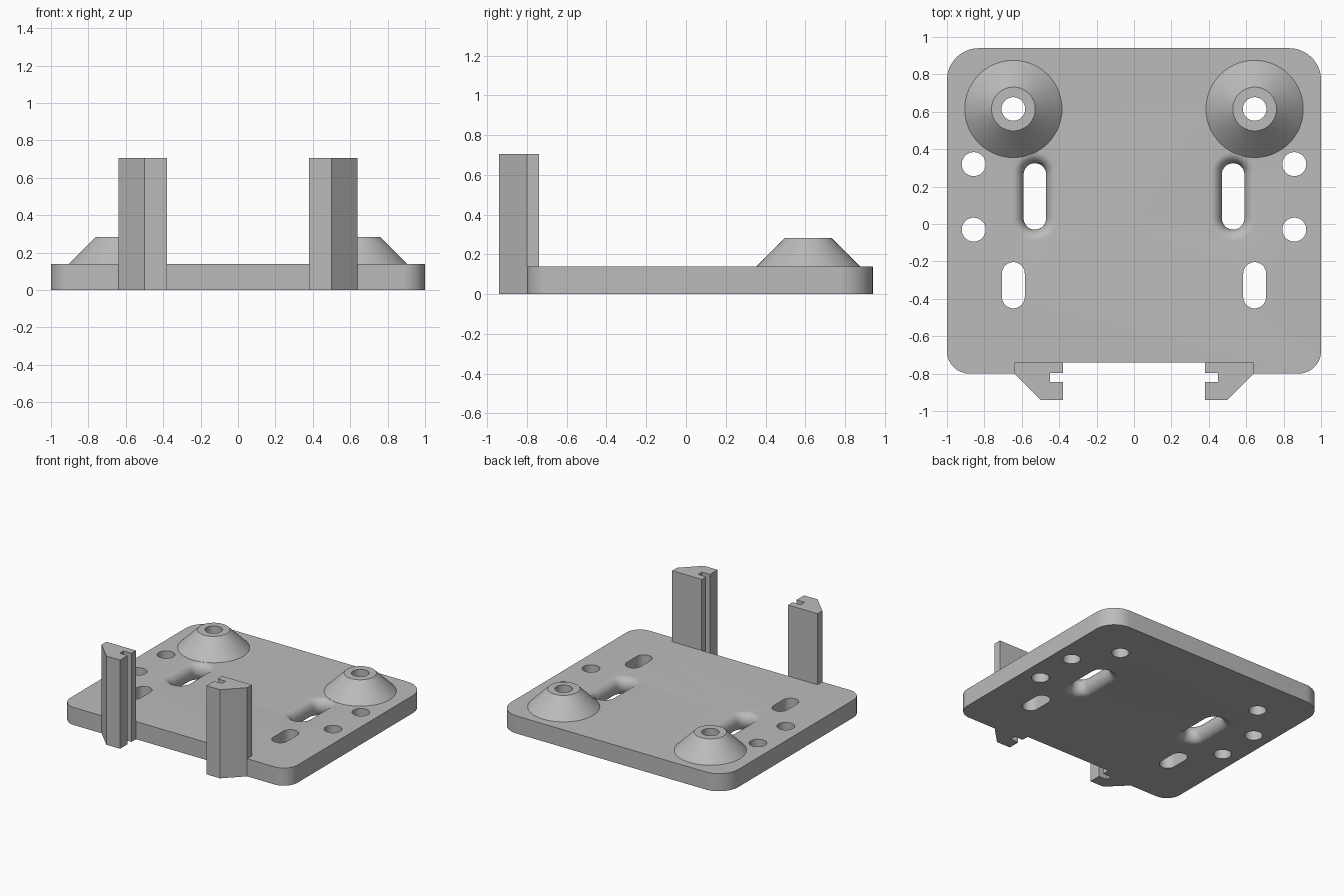
import bpy, bmesh
from math import sin, cos, pi, radians

cube = bpy.data.objects.get("Cube")
if cube:
    bpy.data.objects.remove(cube, do_unlink=True)

grey = bpy.data.materials.new("light grey plastic")
grey.use_nodes = True
GREY = (0.5, 0.5, 0.5, 1)
grey.diffuse_color = GREY
grey.node_tree.nodes["Principled BSDF"].inputs["Base Color"].default_value = GREY

THICK = 0.14


def loft(name, rings):
    """Skin a stack of (outline, z) rings into a capped solid."""
    bm = bmesh.new()
    loops = [[bm.verts.new((x, y, z)) for x, y in outline] for outline, z in rings]
    for a, b in zip(loops, loops[1:]):
        for i in range(len(a)):
            j = (i + 1) % len(a)
            bm.faces.new((a[i], a[j], b[j], b[i]))
    bm.faces.new(loops[0])
    bm.faces.new(loops[-1])
    bmesh.ops.recalc_face_normals(bm, faces=bm.faces)
    mesh = bpy.data.meshes.new(name)
    bm.to_mesh(mesh)
    bm.free()
    mesh.materials.append(grey)
    ob = bpy.data.objects.new(name, mesh)
    bpy.context.collection.objects.link(ob)
    return ob


def arc(cx, cy, r, start, sweep=90, n=12):
    angles = [radians(start + sweep * i / n) for i in range(n + 1)]
    return [(cx + r * cos(a), cy + r * sin(a)) for a in angles]


def stadium(x, y0, y1, r):
    """Rounded slot outline between arc centres y0 and y1."""
    return arc(x, y1, r, 0, 180, 24) + arc(x, y0, r, 180, 180, 24)


def circle(x, y, r, n=64):
    return arc(x, y, r, 0, 360, n)[:-1]


def activate(ob):
    bpy.ops.object.select_all(action='DESELECT')
    ob.select_set(True)
    bpy.context.view_layer.objects.active = ob


def combine(target, tool, operation):
    """Apply a boolean and discard the tool."""
    mod = target.modifiers.new("boolean", 'BOOLEAN')
    mod.object, mod.operation, mod.solver = tool, operation, 'EXACT'
    activate(target)
    bpy.ops.object.modifier_apply(modifier=mod.name)
    bpy.data.objects.remove(tool, do_unlink=True)


# Base plate with rounded corners and a shallow front recess between the posts
half = arc(0.88, -0.68, 0.12, -90) + arc(0.83, 0.77, 0.17, 0)
right_side = [(0.64, -0.74), (0.64, -0.8)] + half
outline = right_side + [(-x, y) for x, y in reversed(right_side)]
plate = loft("base_plate", [(outline, 0), (outline, THICK)])

# Bellmouthed inner slots, plain outer slots and side holes
mid = THICK / 2
for s in (1, -1):
    rings = [(-0.05, 0.12)]
    for i in range(17):
        a = pi * i / 16
        rings.append((mid - mid * cos(a), 0.06 + 0.06 * (1 - sin(a))))
    rings.append((THICK + 0.05, 0.12))
    slot = [(stadium(s * 0.53, 0.03, 0.265, r), z) for z, r in rings]
    combine(plate, loft("slot_cutter", slot), 'DIFFERENCE')
    cuts = [stadium(s * 0.645, -0.39, -0.265, 0.061),
            circle(s * 0.857, 0.32, 0.064), circle(s * 0.857, -0.03, 0.064)]
    for shape in cuts:
        cutter = loft("hole_cutter", [(shape, -0.1), (shape, 0.3)])
        combine(plate, cutter, 'DIFFERENCE')

# Conical bosses, each bored right through
for s in (1, -1):
    cx, cy = s * 0.645, 0.615
    base, top = circle(cx, cy, 0.26), circle(cx, cy, 0.117)
    boss = loft("conical_boss", [(base, 0.08), (base, THICK), (top, 0.283)])
    combine(plate, boss, 'UNION')
    bore = circle(cx, cy, 0.063)
    combine(plate, loft("bore_cutter", [(bore, -0.1), (bore, 0.4)]), 'DIFFERENCE')

activate(plate)
bpy.ops.object.shade_smooth_by_angle(angle=radians(30))

# Upright posts with an inward-facing groove and chamfered outer corner
post = [(0.38, -0.74), (0.64, -0.74), (0.64, -0.8), (0.5, -0.94), (0.38, -0.94),
        (0.38, -0.845), (0.45, -0.845), (0.45, -0.797), (0.38, -0.797)]
for side, s in (("left", 1), ("right", -1)):
    shape = [(s * x, y) for x, y in post]
    loft(side + "_post", [(shape, 0), (shape, 0.705)])
